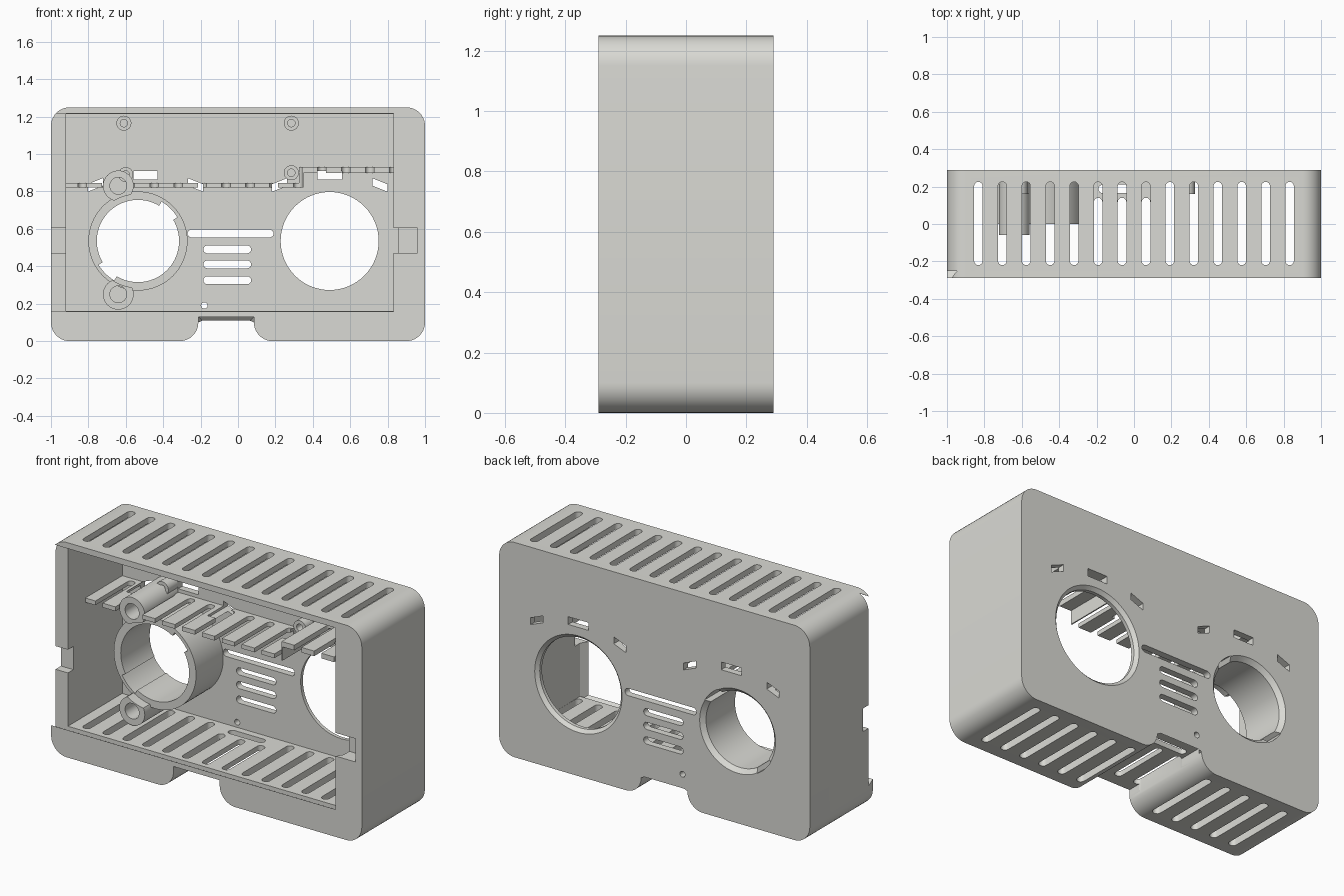
import bpy, bmesh, math

if "Cube" in bpy.data.objects:
    bpy.data.objects.remove(bpy.data.objects["Cube"])

grey = bpy.data.materials.new("warm_grey")
grey.diffuse_color = (0.70, 0.70, 0.66, 1)
grey.use_nodes = True
grey.node_tree.nodes["Principled BSDF"].inputs["Base Color"].default_value = grey.diffuse_color


def obj_from(bm, name):
    me = bpy.data.meshes.new(name)
    bm.to_mesh(me)
    bm.free()
    me.materials.append(grey)
    ob = bpy.data.objects.new(name, me)
    bpy.context.collection.objects.link(ob)
    return ob


def loft(bm, lo, hi):
    """Closed solid between two rings; lo is counter-clockwise seen from outside."""
    lo, hi = [bm.verts.new(p) for p in lo], [bm.verts.new(p) for p in hi]
    n = len(lo)
    bm.faces.new(lo)
    for i in range(n):
        j = (i + 1) % n
        bm.faces.new((lo[j], lo[i], hi[i], hi[j]))
    return bm.faces.new(hi[::-1])


def prism(bm, pts, a, b):
    """Extrude a counter-clockwise (x,z) outline along y."""
    return loft(bm, [(x, a, z) for x, z in pts], [(x, b, z) for x, z in pts])


def prism_z(bm, pts, a, b):
    """Extrude a counter-clockwise (x,y) outline along z."""
    pts = pts[::-1]
    return loft(bm, [(x, y, a) for x, y in pts], [(x, y, b) for x, y in pts])


def arc(cx, cz, r, a0, a1, n=10):
    return [(cx + r * math.cos(math.radians(a0 + (a1 - a0) * i / n)),
             cz + r * math.sin(math.radians(a0 + (a1 - a0) * i / n))) for i in range(n + 1)]


def circle(cx, cz, r, n=64):
    return arc(cx, cz, r, 0, 360, n)[:-1]


def rect(x0, x1, z0, z1):
    return [(x0, z0), (x1, z0), (x1, z1), (x0, z1)]


def pill(x0, x1, z0, z1):
    if x1 - x0 > z1 - z0:
        r = (z1 - z0) / 2
        return arc(x1 - r, z0 + r, r, -90, 90, 8) + arc(x0 + r, z0 + r, r, 90, 270, 8)
    r = (x1 - x0) / 2
    return arc(x0 + r, z1 - r, r, 0, 180, 8) + arc(x0 + r, z0 + r, r, 180, 360, 8)


def skewed(cx, cz, w, h, rise):
    """Window with upright ends and sloping top and bottom."""
    return [(cx - w / 2, cz - h / 2 - rise), (cx + w / 2, cz - h / 2 + rise),
            (cx + w / 2, cz + h / 2 + rise), (cx - w / 2, cz + h / 2 - rise)]


def cone(bm, cx, cz, r0, r1, y0, y1):
    loft(bm, [(x, y0, z) for x, z in circle(cx, cz, r0)], [(x, y1, z) for x, z in circle(cx, cz, r1)])


def cut(ob, build):
    """Subtract whatever build(bm) makes from ob, baking the result."""
    bm = bmesh.new()
    build(bm)
    tool = obj_from(bm, "cutter")
    tool.hide_render = True
    mod = ob.modifiers.new("cut", "BOOLEAN")
    mod.object, mod.operation, mod.solver = tool, "DIFFERENCE", "EXACT"
    dg = bpy.context.evaluated_depsgraph_get()
    me = bpy.data.meshes.new_from_object(ob.evaluated_get(dg))
    ob.modifiers.clear()
    ob.data = me
    bpy.data.objects.remove(tool)


SLOTS = [-0.832 + 0.128 * i for i in range(14)]
TUBE, HOLE, CZ, WALL = -0.535, 0.49, 0.535, 0.25

# --- case: rounded block with cable notch underneath and chamfered back edge
outline = (arc(0.9, 0.1, 0.1, -90, 0) + arc(0.9, 1.15, 0.1, 0, 90) + arc(-0.9, 1.15, 0.1, 90, 180)
           + arc(-0.9, 0.1, 0.1, 180, 270) + arc(-0.312, 0.1, 0.1, -90, 0)
           + [(-0.212, 0.13), (0.085, 0.13)] + arc(0.185, 0.1, 0.1, 180, 270))
bm = bmesh.new()
back = prism(bm, outline, -0.29, 0.29)
bmesh.ops.bevel(bm, geom=list(back.edges), offset=0.021, segments=1, affect="EDGES", clamp_overlap=False)
case = obj_from(bm, "case")


def lid_track(bm):
    # dovetailed opening for a lid sliding in from the left
    loft(bm, [(x, -0.30, z) for x, z in rect(-1.1, 0.825, 0.165, 1.21)],
         [(x, -0.25, z) for x, z in rect(-1.1, 0.856, 0.137, 1.24)])


def roof_vents(bm):
    for x in SLOTS:
        prism_z(bm, pill(x - 0.023, x + 0.023, -0.22, 0.225), 1.0, 1.4)


def floor_vents(bm):
    # shorter over the cable notch, where a cross slot takes the cable tie
    for x in SLOTS:
        top = 0.14 if -0.22 < x < 0.08 else 0.225
        prism_z(bm, pill(x - 0.023, x + 0.023, -0.22, top), -0.1, 0.4)
    prism_z(bm, pill(-0.19, 0.04, 0.165, 0.21), 0.05, 0.3)


def wall_openings(bm):
    for x0, x1, z in ((-0.27, 0.19, 0.575), (-0.185, 0.07, 0.49), (-0.185, 0.07, 0.41), (-0.185, 0.07, 0.325)):
        prism(bm, pill(x0, x1, z - 0.021, z + 0.021), 0.1, 0.4)
    prism(bm, circle(-0.18, 0.19, 0.017, 16), 0.1, 0.4)
    for c in (TUBE + 0.04, HOLE):  # indicator windows
        prism(bm, rect(c - 0.065, c + 0.065, 0.865, 0.91), 0.1, 0.4)
        for s in (-1, 1):
            prism(bm, skewed(c + s * 0.268, 0.835, 0.08, 0.04, -0.016 * s), 0.1, 0.4)


cut(case, lambda bm: prism(bm, rect(-0.92, 0.856, 0.16, 1.215), -0.25, WALL))
cut(case, lid_track)
cut(case, lambda bm: prism(bm, rect(-0.92, 0.825, 0.165, 1.21), -0.28, 0.0))
cut(case, roof_vents)
cut(case, floor_vents)
cut(case, wall_openings)
cut(case, lambda bm: (prism(bm, circle(TUBE, CZ, 0.22), 0.1, 0.4), prism(bm, circle(HOLE, CZ, 0.262), 0.1, 0.4)))
cut(case, lambda bm: (cone(bm, TUBE, CZ, 0.219, 0.25, 0.265, 0.296),
                      cone(bm, HOLE, CZ, 0.261, 0.285, 0.27, 0.294)))
# latch recesses in both side walls
cut(case, lambda bm: (prism(bm, rect(-1.1, -0.9, 0.47, 0.605), -0.4, -0.2),
                      prism(bm, rect(0.8, 0.96, 0.47, 0.605), -0.4, -0.2)))


# --- keyed speaker tube
def keys(bm):
    for a in (45, 225):
        prism(bm, arc(TUBE, CZ, 0.246, a - 14, a + 14, 6) + arc(TUBE, CZ, 0.15, a + 14, a - 14, 6), -0.1, 0.4)


bm = bmesh.new()
prism(bm, circle(TUBE, CZ, 0.265), 0.0, WALL + 0.005)
tube = obj_from(bm, "keyed_tube")
cut(tube, lambda bm: prism(bm, circle(TUBE, CZ, 0.22), -0.1, 0.4))
cut(tube, keys)
cut(case, keys)

# --- screw bosses beside the tube
round_parts = []
for z in (0.25, 0.83):
    bm = bmesh.new()
    prism(bm, circle(-0.64, z, 0.082, 32), -0.06, WALL + 0.005)
    b = obj_from(bm, "screw_boss")
    cut(b, lambda bm: prism(bm, circle(-0.64, z, 0.045, 32), -0.2, 0.2))
    cut(b, lambda bm: prism(bm, circle(TUBE, CZ, 0.25), -0.2, 0.4))
    round_parts.append(b)

# --- small mounting pegs on the back wall
for x, z in ((-0.61, 1.165), (0.285, 1.165), (-0.6, 0.89), (0.285, 0.9)):
    bm = bmesh.new()
    prism(bm, circle(x, z, 0.04, 24), 0.16, WALL + 0.005)
    p = obj_from(bm, "mounting_peg")
    cut(p, lambda bm: prism(bm, circle(x, z, 0.02, 16), 0.1, 0.24))
    round_parts.append(p)

# --- stepped comb shelf, split into teeth by the vent pattern
bm = bmesh.new()
prism(bm, [(-0.925, 0.82), (0.35, 0.82), (0.35, 0.9), (0.86, 0.9), (0.86, 0.93),
           (0.325, 0.93), (0.325, 0.845), (-0.925, 0.845)], -0.09, WALL + 0.005)
shelf = obj_from(bm, "comb_shelf")
cut(shelf, lambda bm: [prism_z(bm, pill(x - 0.023, x + 0.023, -0.22, 0.225), 0.5, 1.2) for x in SLOTS])
cut(shelf, wall_openings)
cut(shelf, lambda bm: prism(bm, circle(-0.64, 0.83, 0.06, 32), -0.2, 0.2))

# --- crisp edges, smooth curves
for ob in [case, tube, shelf] + round_parts:
    bpy.ops.object.select_all(action="DESELECT")
    ob.select_set(True)
    bpy.context.view_layer.objects.active = ob
    bpy.ops.object.shade_smooth_by_angle(angle=math.radians(30))
